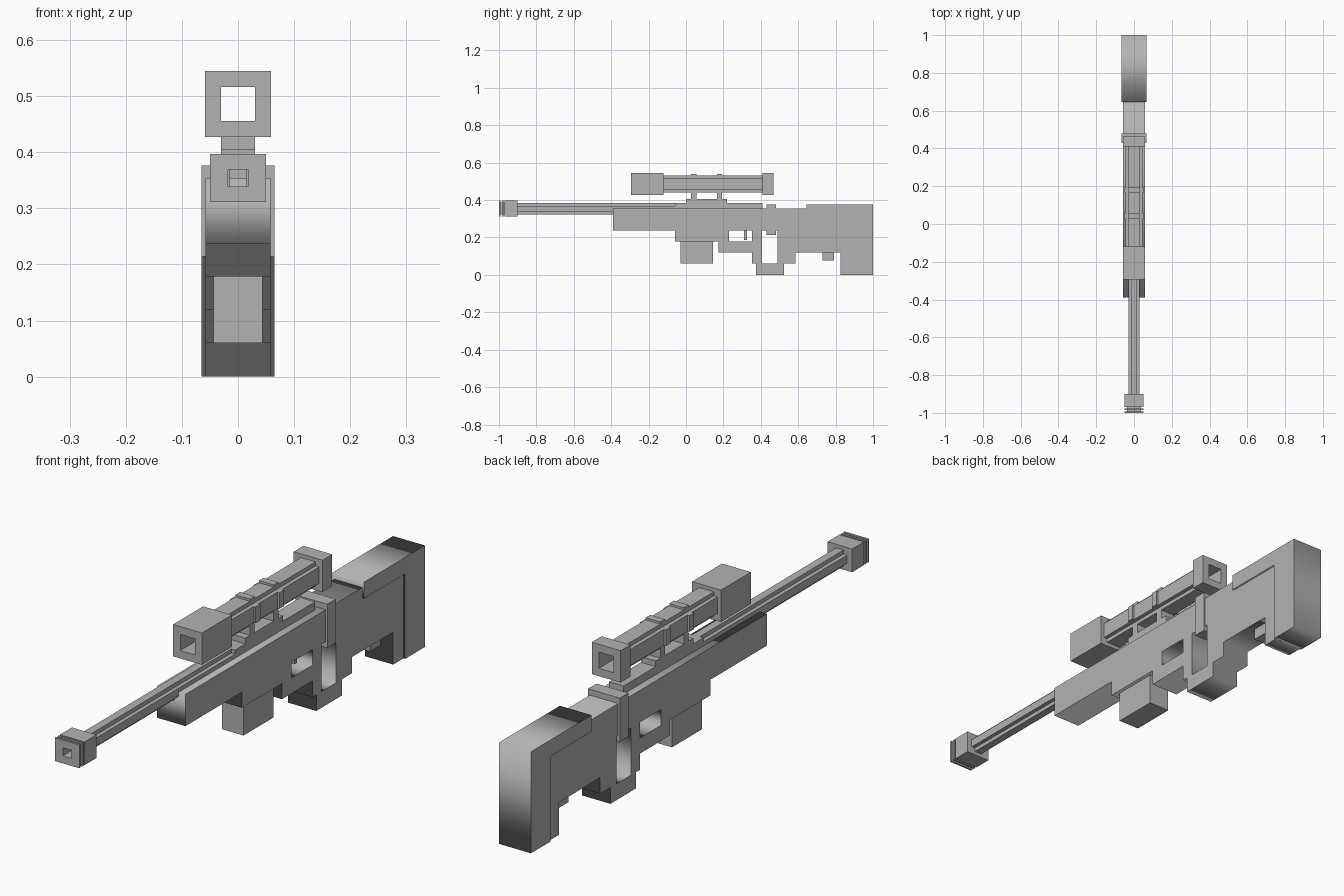
import bpy, bmesh
from math import radians

if "Cube" in bpy.data.objects:
    bpy.data.objects.remove(bpy.data.objects["Cube"], do_unlink=True)

grey = bpy.data.materials.new("plain_grey")
grey.use_nodes = True
grey.diffuse_color = (0.45, 0.45, 0.45, 1)
grey.node_tree.nodes["Principled BSDF"].inputs["Base Color"].default_value = (0.45, 0.45, 0.45, 1)


def blocks(name, boxes):
    """One object made of boxes given as (x0, x1, y0, y1, z0, z1)."""
    bm = bmesh.new()
    for x0, x1, y0, y1, z0, z1 in boxes:
        for v in bmesh.ops.create_cube(bm, size=1)["verts"]:
            v.co = ((x0 + x1) / 2 + v.co.x * (x1 - x0),
                    (y0 + y1) / 2 + v.co.y * (y1 - y0),
                    (z0 + z1) / 2 + v.co.z * (z1 - z0))
    mesh = bpy.data.meshes.new(name)
    bm.to_mesh(mesh)
    bm.free()
    mesh.materials.append(grey)
    ob = bpy.data.objects.new(name, mesh)
    bpy.context.collection.objects.link(ob)
    return ob


def block(name, half, y0, y1, z0, z1):
    return blocks(name, [(-half, half, y0, y1, z0, z1)])


def tube(name, y0, y1, cz, inner, outer, corners):
    """Four strips around a square bore; corners closes them to a full square."""
    w = outer if corners else inner
    boxes = []
    for a, b in ((inner, outer), (-outer, -inner)):
        boxes.append((-w, w, y0, y1, cz + a, cz + b))
        boxes.append((a, b, y0, y1, cz - inner, cz + inner))
    return blocks(name, boxes)


def plate(name, half, outlines):
    """Side profile in (y, z), with holes, extruded across the width."""
    cu = bpy.data.curves.new(name, "CURVE")
    cu.dimensions = "2D"
    cu.fill_mode = "BOTH"
    cu.extrude = half
    for pts in outlines:
        sp = cu.splines.new("POLY")
        sp.points.add(len(pts) - 1)
        for p, (y, z) in zip(sp.points, pts):
            p.co = (y, z, 0, 1)
        sp.use_cyclic_u = True
    cu.materials.append(grey)
    ob = bpy.data.objects.new(name, cu)
    bpy.context.collection.objects.link(ob)
    ob.rotation_euler = (radians(90), 0, radians(90))
    bpy.ops.object.select_all(action="DESELECT")
    ob.select_set(True)
    bpy.context.view_layer.objects.active = ob
    bpy.ops.object.convert(target="MESH")


# Body with trigger opening and thumbhole
body = [(-.39, .354), (-.39, .236), (-.06, .236), (-.06, .178), (.175, .178),
        (.175, .12), (.352, .12), (.352, .06), (.375, .06), (.375, 0),
        (.525, 0), (.525, .06), (.585, .06), (.585, .12), (.825, .12),
        (.825, 0), (.9, 0), (.9, .354)]
trigger_hole = [(.23, .178), (.23, .236), (.352, .236), (.352, .178)]
thumb_hole = [(.405, .06), (.405, .236), (.49, .236), (.49, .06)]
plate("body", .058, [body, trigger_hole, thumb_hole])

# Wider butt and cheek piece in one L shape
plate("butt_and_cheek", .065, [[(.645, .376), (.645, .315), (.885, .315),
                                (.885, 0), (1, 0), (1, .376)]])

# Small parts on the body
block("receiver_band", .065, .43, .48, .214, .376)
block("receiver", .03, -.06, .408, .34, .384)
block("magazine", .044, -.03, .145, .06, .19)
block("trigger", .015, .31, .325, .187, .24)
block("stock_stud", .03, .73, .79, .077, .13)

# Barrel and slotted muzzle
BORE_Z = .354
tube("barrel", -.91, -.05, BORE_Z, .015, .03, False)
tube("muzzle", -.97, -.9, BORE_Z, .015, .043, True)
tube("muzzle_core", -1, -.97, BORE_Z, .015, .032, True)
for i, y in enumerate((-1, -.984)):
    tube(f"muzzle_fin_{i + 1}", y, y + .008, BORE_Z, .015, .043, True)
for ob in bpy.data.objects:
    if ob.name.startswith("muzzle"):
        ob.scale.x = 1.17

# Scope on its rail
SCOPE_Z = .486
block("scope_rail", .03, .0, .22, .38, .405)
tube("scope_tube", -.13, .42, SCOPE_Z, .03, .045, False)
tube("scope_front", -.295, -.12, SCOPE_Z, .03, .059, True)
tube("scope_rear", .41, .467, SCOPE_Z, .03, .059, True)
for side, y in (("front", .028), ("rear", .166)):
    tube(f"{side}_scope_ring", y, y + .027, SCOPE_Z, .03, .053, False)
    block(f"{side}_scope_mount", .03, y, y + .027, .4, .445)
